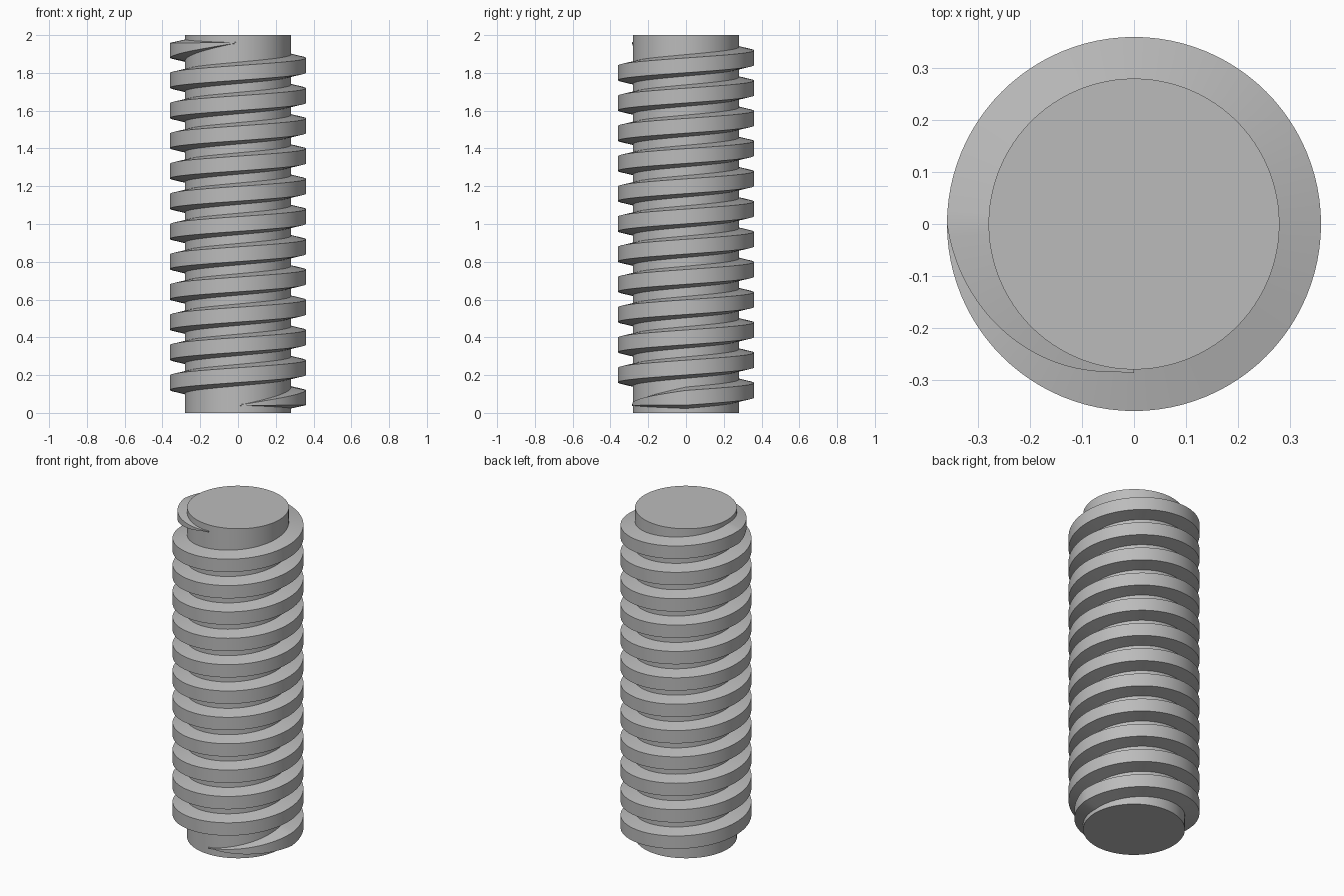
import bpy, bmesh
from math import sin, cos, pi, radians

cube = bpy.data.objects.get("Cube")
if cube:
    bpy.data.objects.remove(cube, do_unlink=True)

CORE_R, CREST_R, LENGTH = 0.28, 0.36, 2.0
PITCH, TURNS, START = 0.16, 12, 0.04
ROOT_HALF, CREST_HALF = 0.058, 0.039
STEPS = 96  # segments per turn

steel = bpy.data.materials.new("steel grey")
steel.use_nodes = True
GREY = (0.5, 0.5, 0.5, 1)
steel.diffuse_color = GREY
steel.node_tree.nodes["Principled BSDF"].inputs["Base Color"].default_value = GREY


def finish(bm, name):
    bmesh.ops.recalc_face_normals(bm, faces=bm.faces)
    mesh = bpy.data.meshes.new(name)
    bm.to_mesh(mesh)
    bm.free()
    mesh.materials.append(steel)
    mesh.shade_smooth()
    mesh.set_sharp_from_angle(angle=radians(30))
    obj = bpy.data.objects.new(name, mesh)
    bpy.context.collection.objects.link(obj)
    return obj


# Plain cylindrical core
bm = bmesh.new()
bmesh.ops.create_cone(bm, cap_ends=True, segments=STEPS, radius1=CORE_R,
                      radius2=CORE_R, depth=LENGTH)
finish(bm, "rod_core").location.z = LENGTH / 2

# Helical thread: trapezoid swept upwards, tapering over a quarter turn at each end
bm = bmesh.new()
total = STEPS * TURNS
rings = []
for i in range(total + 1):
    angle = 2 * pi * i / STEPS - pi / 2
    z = START + PITCH * i / STEPS
    size = max(0.08, min(1, 4 * i / STEPS, 4 * (total - i) / STEPS))
    outer = CORE_R + (CREST_R - CORE_R) * size
    section = ((CORE_R - 0.005, -ROOT_HALF), (outer, -CREST_HALF),
               (outer, CREST_HALF), (CORE_R - 0.005, ROOT_HALF))
    rings.append([bm.verts.new((r * cos(angle), r * sin(angle), z + h * size))
                  for r, h in section])
for a, b in zip(rings, rings[1:]):
    for k in range(4):
        n = (k + 1) % 4
        bm.faces.new((a[k], b[k], b[n], a[n]))
bm.faces.new(rings[0])
bm.faces.new(rings[-1])
finish(bm, "helical_thread")
